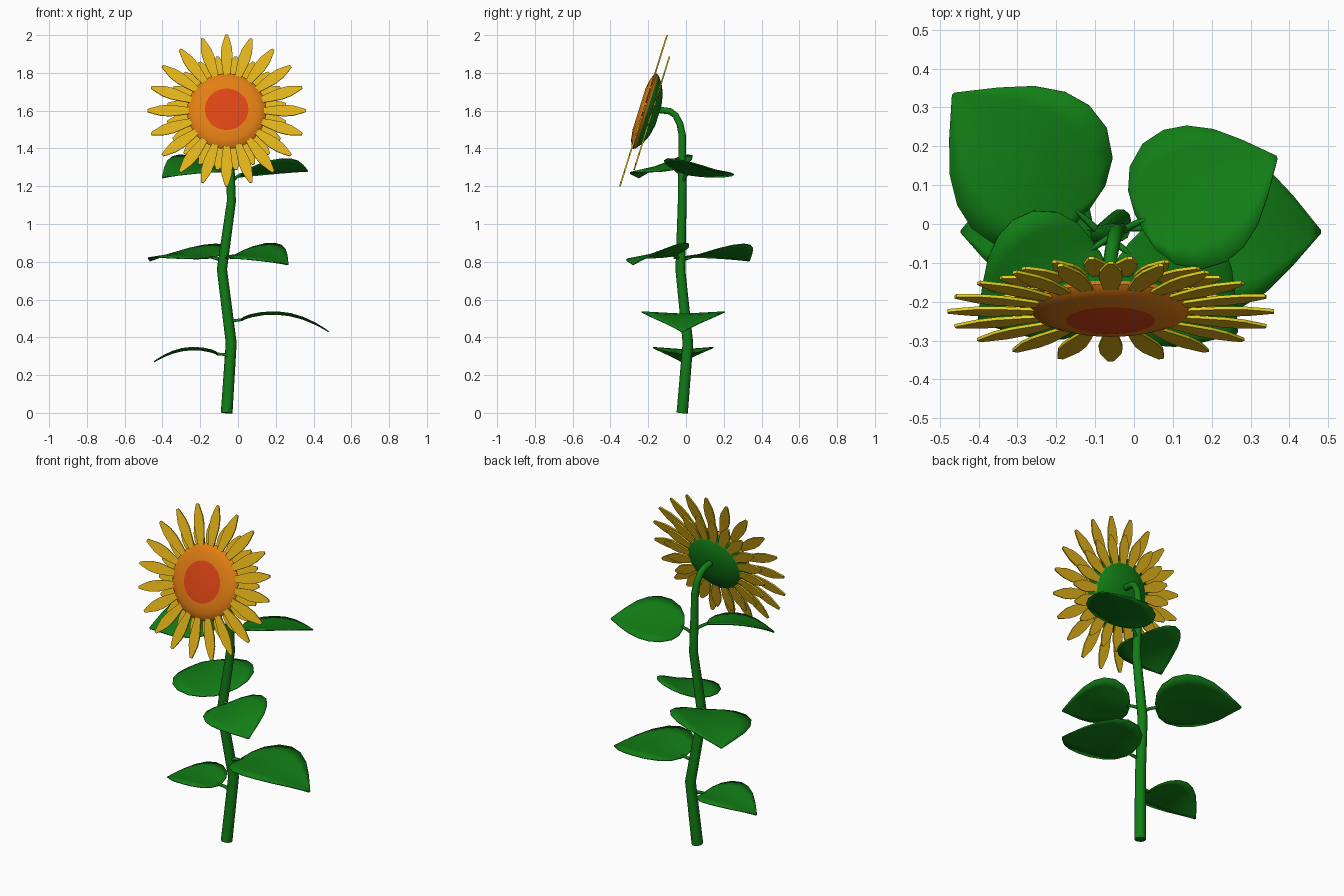
import bpy, bmesh, math
from mathutils import Vector, Matrix

if "Cube" in bpy.data.objects:
    bpy.data.objects.remove(bpy.data.objects["Cube"])


def mat(name, r, g, b):
    m = bpy.data.materials.new(name)
    m.diffuse_color = (r, g, b, 1)
    m.use_nodes = True
    m.node_tree.nodes["Principled BSDF"].inputs["Base Color"].default_value = m.diffuse_color
    return m


GREEN = mat("leaf_green", 0.006, 0.21, 0.008)
YELLOW = mat("petal_yellow", 0.82, 0.68, 0.01)
GOLD = mat("petal_gold", 0.76, 0.45, 0.01)
ORANGE = mat("disc_orange", 0.77, 0.21, 0.007)
RED = mat("centre_red", 0.73, 0.06, 0.007)


def finish(bm, name, mats, smooth=None):
    bmesh.ops.recalc_face_normals(bm, faces=bm.faces)
    me = bpy.data.meshes.new(name)
    bm.to_mesh(me)
    bm.free()
    for m in mats:
        me.materials.append(m)
    ob = bpy.data.objects.new(name, me)
    bpy.context.collection.objects.link(ob)
    if smooth:
        bpy.ops.object.select_all(action='DESELECT')
        ob.select_set(True)
        bpy.context.view_layer.objects.active = ob
        bpy.ops.object.shade_smooth_by_angle(angle=math.radians(smooth))
    return ob


def tube(name, pts, radii, res=2):
    cu = bpy.data.curves.new(name, 'CURVE')
    cu.dimensions = '3D'
    cu.bevel_depth = 1.0
    cu.bevel_resolution = res
    cu.use_fill_caps = True
    sp = cu.splines.new('POLY')
    sp.points.add(len(pts) - 1)
    for p, co, r in zip(sp.points, pts, radii):
        p.co = (*co, 1)
        p.radius = r
    cu.materials.append(GREEN)
    ob = bpy.data.objects.new(name, cu)
    bpy.context.collection.objects.link(ob)


# Stem with gentle kinks and a hooked neck
tube("stem",
     [(-.06, -.02, 0), (-.036, .01, .37), (-.085, -.03, .76), (-.035, -.02, 1.12),
      (-.045, -.02, 1.47), (-.05, -.032, 1.53), (-.055, -.055, 1.575),
      (-.06, -.085, 1.597), (-.06, -.15, 1.605)],
     [.031, .029, .027, .024, .02, .019, .018, .018, .018], 3)

# Leaf half-width (fraction of widest) along the blade
OUTLINE = [(0, .12), (.04, .45), (.12, .74), (.25, .95), (.4, 1), (.55, .92),
           (.7, .72), (.84, .42), (.94, .17), (1, .02)]


def leaf(name, root, tip, base_z, roll, gap, arch):
    """root on the stem, tip of the blade, roll = height of the left edge."""
    root, tip = Vector(root), Vector(tip)
    flat = Vector((tip.x - root.x, tip.y - root.y, 0))
    d = flat.normalized()
    length = flat.length - gap
    side = Vector((-d.y, d.x, 0))
    base = Vector((root.x, root.y, base_z)) + d * gap
    half = .48 * length
    slope = (tip.z - base_z) / length
    bm = bmesh.new()
    rows = []
    for t, w in OUTLINE:
        row = []
        for s in (-1, -.67, -.33, 0, .33, .67, 1):
            # rounded heart-shaped lobes reach back at the base
            tt = t - .05 * abs(s) * w * max(0, 1 - t * 3)
            z = length * (arch * t - (arch - slope) * t * t)
            z += roll * s * w + .012 * abs(s) * w
            row.append(bm.verts.new(base + d * tt * length + side * s * w * half
                                    + Vector((0, 0, z))))
        rows.append(row)
    for a, b in zip(rows, rows[1:]):
        for i in range(6):
            bm.faces.new((a[i], a[i + 1], b[i + 1], b[i]))
    ob = finish(bm, name, [GREEN], 40)
    so = ob.modifiers.new("thickness", 'SOLIDIFY')
    so.thickness = .006
    so.offset = 0
    # Leaf stalk
    mid = root.lerp(base, .5) + Vector((0, 0, .004))
    tube(name + "_stalk", [root, mid, base, base + d * .06 * length
                           + Vector((0, 0, .06 * length * arch))],
         [.01, .009, .008, .003], 1)


leaf("leaf_low_left", (-.045, -.01, .30), (-.445, -.02, .27), .312, 0, .065, .36)
leaf("leaf_low_right", (-.05, -.01, .478), (.48, -.02, .43), .493, 0, .07, .36)
leaf("leaf_mid_back", (-.08, -.03, .80), (-.465, .335, .805), .822, -.035, .075, .25)
leaf("leaf_mid_front", (-.08, -.025, .81), (.265, -.28, .785), .832, .04, .07, .25)
leaf("leaf_top_back", (-.04, -.02, 1.22), (.368, .172, 1.28), 1.262, -.045, .06, .25)
leaf("leaf_top_front", (-.04, -.02, 1.25), (-.40, -.25, 1.245), 1.29, -.045, .07, .3)

# Flower head frame: local z points out of the face
HEAD = Matrix.Translation((-.06, -.225, 1.6)) @ Matrix.Rotation(math.radians(72.65), 4, 'X')


# Seed disc: lathe profile (radius, depth) and the material of each band
PROFILE = [(.115, .025), (.165, .017), (.198, .005), (.21, -.008), (.203, -.02),
           (.165, -.049), (.115, -.071), (.055, -.083)]
BANDS = [0, 0, 0, 0, 2, 2, 2]
N = 32
bm = bmesh.new()
rings = [[bm.verts.new((r * math.cos(2 * math.pi * i / N),
                        r * math.sin(2 * math.pi * i / N), z)) for i in range(N)]
         for r, z in PROFILE]
for k, m in enumerate(BANDS):
    for i in range(N):
        j = (i + 1) % N
        bm.faces.new((rings[k][i], rings[k][j], rings[k + 1][j],
                      rings[k + 1][i])).material_index = m
bm.faces.new(rings[0]).material_index = 1
bm.faces.new(rings[-1]).material_index = 2
bm.transform(HEAD)
finish(bm, "flower_disc", [ORANGE, RED, GREEN], 40)

# Petal outline: (fraction along, half-width)
PETAL = [(0, .013), (.28, .024), (.52, .031), (.72, .028), (.92, .014), (1, .007)]


def petal_ring(name, r0, r1, depth, offset, count=20, thick=.008):
    bm = bmesh.new()
    for n in range(count):
        rot = Matrix.Rotation(2 * math.pi * n / count + offset, 3, 'Z')
        edge = [(t, w) for t, w in PETAL] + [(t, -w) for t, w in reversed(PETAL)]
        caps = []
        for z in (-thick / 2, thick / 2):
            vs = [bm.verts.new(rot @ Vector((r0 + (r1 - r0) * t, w, depth + z)))
                  for t, w in edge]
            caps.append(vs)
        lo, hi = caps
        for i in range(len(edge)):
            j = (i + 1) % len(edge)
            bm.faces.new((lo[i], lo[j], hi[j], hi[i]))
        faces = [bm.faces.new(lo[::-1]), bm.faces.new(hi)]
        # golden inset panel on both sides
        bmesh.ops.inset_individual(bm, faces=faces, thickness=.0095)
        for f in faces:
            f.material_index = 1
    bm.transform(HEAD)
    finish(bm, name, [YELLOW, GOLD])


petal_ring("front_petals", .17, .42, 0, math.pi / 2)
petal_ring("back_petals", .14, .318, -.046, math.pi / 2 + math.pi / 20)
